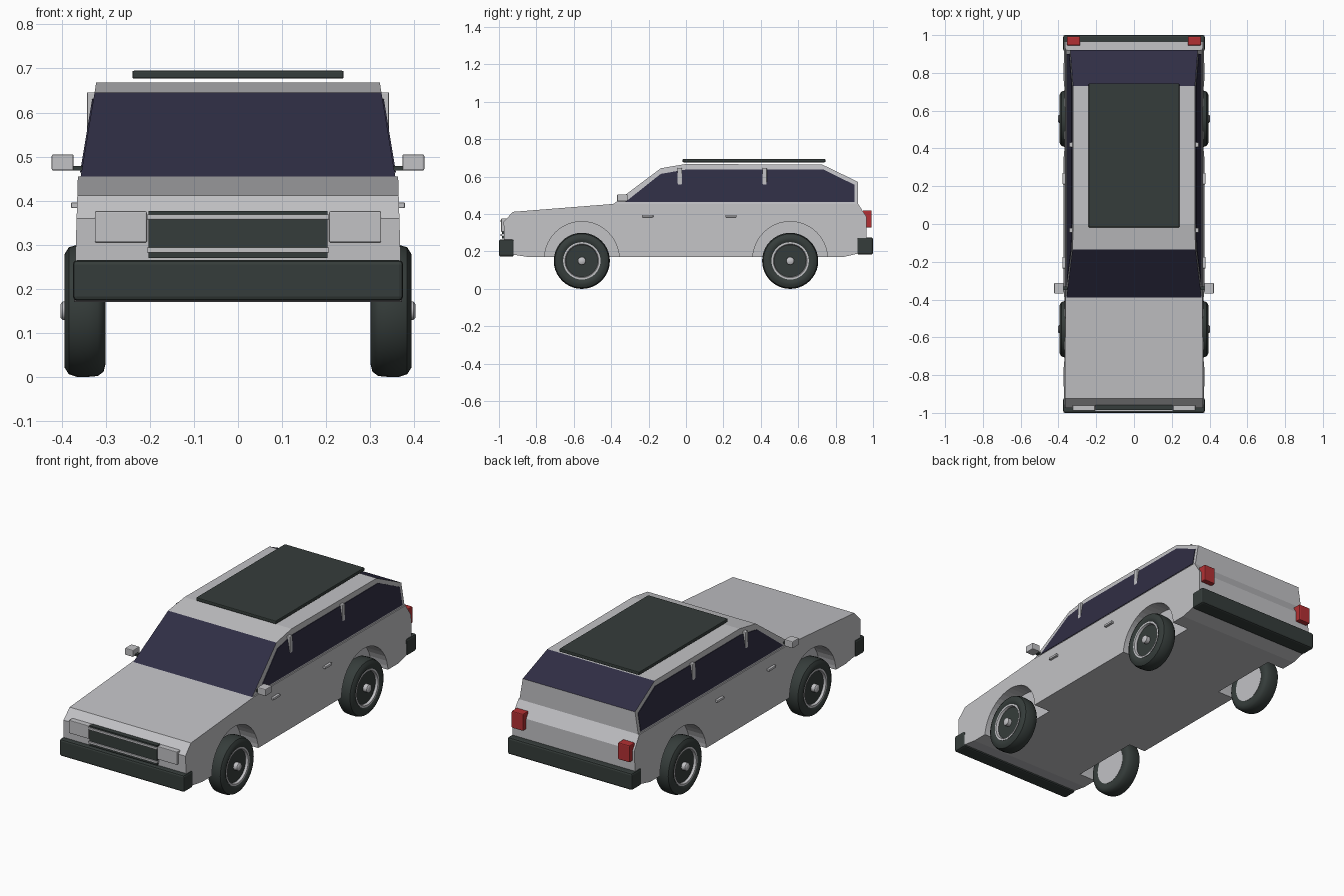
import bpy, bmesh, math
from mathutils import Matrix, Vector

if "Cube" in bpy.data.objects:
    bpy.data.objects.remove(bpy.data.objects["Cube"])


def material(name, rgb):
    m = bpy.data.materials.new(name)
    m.diffuse_color = (*rgb, 1)
    m.use_nodes = True
    m.node_tree.nodes["Principled BSDF"].inputs["Base Color"].default_value = m.diffuse_color
    return m


PAINT = material("silver_paint", (0.54, 0.54, 0.56))
DARK = material("dark_rubber", (0.036, 0.046, 0.043))
GLASS = material("tinted_glass", (0.029, 0.027, 0.058))
RED = material("red_lens", (0.45, 0.03, 0.033))


def finish(name, bm, *mats):
    bmesh.ops.recalc_face_normals(bm, faces=bm.faces)
    me = bpy.data.meshes.new(name)
    bm.to_mesh(me)
    bm.free()
    for m in mats:
        me.materials.append(m)
    ob = bpy.data.objects.new(name, me)
    bpy.context.collection.objects.link(ob)
    return ob


def activate(ob):
    bpy.ops.object.select_all(action='DESELECT')
    ob.select_set(True)
    bpy.context.view_layer.objects.active = ob


def box(name, x, y, z, mat, bevel=0.0, sides=(1,)):
    """Box from ranges; sides=(1, -1) also makes the mirrored copy."""
    bm = bmesh.new()
    size = [b[1] - b[0] for b in (x, y, z)]
    for s in sides:
        mid = Vector((s * sum(x) / 2, sum(y) / 2, sum(z) / 2))
        bmesh.ops.create_cube(bm, size=1, matrix=Matrix.Translation(mid) @ Matrix.Diagonal((*size, 1)))
    if bevel:
        bmesh.ops.bevel(bm, geom=bm.edges[:], offset=bevel, segments=2, profile=0.5, affect='EDGES')
    return finish(name, bm, mat)


def side_prism(bm, profile, half_width):
    """Span a (y, z) profile across the car, its width set by height."""
    right = [bm.verts.new((half_width(z), y, z)) for y, z in profile]
    left = [bm.verts.new((-half_width(z), y, z)) for y, z in profile]
    bm.faces.new(right)
    bm.faces.new(left[::-1])
    for i in range(len(profile)):
        j = (i + 1) % len(profile)
        bm.faces.new((right[i], left[i], left[j], right[j]))


def lathe(bm, profile, y, z, side, closed=True, n=40):
    """Spin an (x, radius) profile around an axle along x."""
    rings = []
    for k in range(n):
        a = 2 * math.pi * k / n
        rings.append([bm.verts.new((side * x, y + r * math.cos(a), z + r * math.sin(a)))
                      for x, r in profile])
    m = len(profile)
    for k in range(n):
        p, q = rings[k], rings[(k + 1) % n]
        for i in range(m if closed else m - 1):
            j = (i + 1) % m
            bm.faces.new((p[i], p[j], q[j], q[i]))
    if not closed:
        bm.faces.new([r[0] for r in rings])
        bm.faces.new([r[-1] for r in rings])


AXLES = (-0.557, 0.557)
WHEELS = [(y, s) for y in AXLES for s in (1, -1)]

# Lower body
bm = bmesh.new()
side_prism(bm, [(-0.97, 0.19), (-0.84, 0.17), (0.84, 0.17), (0.965, 0.2), (0.965, 0.385),
                (0.92, 0.455), (-0.38, 0.455), (-0.925, 0.412), (-0.975, 0.36)],
           lambda z: 0.372 - (z - 0.17) * 0.03)
body = finish("body", bm, PAINT)

# Wheel wells cut out of the body
bm = bmesh.new()
for y, s in WHEELS:
    lathe(bm, [(0.27, 0.2), (0.5, 0.2)], y, 0.16, s, closed=False)
cutter = finish("wheel_well_cutter", bm, PAINT)
cutter.hide_render = True
mod = body.modifiers.new("wells", 'BOOLEAN')
mod.operation = 'DIFFERENCE'
mod.solver = 'EXACT'
mod.object = cutter
activate(body)
bpy.ops.object.modifier_apply(modifier="wells")
bpy.data.objects.remove(cutter)


# Cabin, with windscreen and rear window coloured by face direction
def cabin_width(z):
    return 0.357 - (z - 0.455) * 0.165


bm = bmesh.new()
side_prism(bm, [(-0.39, 0.453), (0.92, 0.453), (0.92, 0.572), (0.73, 0.664),
                (0.0, 0.668), (-0.135, 0.645)], cabin_width)
bm.normal_update()
cabin = finish("cabin", bm, PAINT, GLASS)
for f in cabin.data.polygons:
    if f.normal.z > 0.3 and abs(f.normal.y) > 0.3:
        f.material_index = 1

# Side windows
bm = bmesh.new()
for s in (1, -1):
    outline = [(-0.325, 0.464), (0.9, 0.464), (0.9, 0.557), (0.735, 0.638),
               (0.0, 0.638), (-0.135, 0.615)]
    rings = [[bm.verts.new((s * (cabin_width(z) + d), y, z)) for y, z in outline]
             for d in (-0.004, 0.003)]
    bm.faces.new(rings[0])
    bm.faces.new(rings[1])
    for i in range(len(outline)):
        j = (i + 1) % len(outline)
        bm.faces.new((rings[0][i], rings[0][j], rings[1][j], rings[1][i]))
finish("side_windows", bm, GLASS)

# Door pillars, handles and mirrors
BOTH = (1, -1)
for name, y in (("front", -0.033), ("rear", 0.42)):
    box(name + "_pillars", (0.315, 0.343), (y - 0.012, y + 0.012), (0.46, 0.646), PAINT, 0.003, BOTH)
for name, y in (("front", -0.205), ("rear", 0.24)):
    box(name + "_door_handles", (0.355, 0.379), (y - 0.03, y + 0.03), (0.383, 0.396), PAINT, 0.003, BOTH)
box("mirror_arms", (0.345, 0.38), (-0.35, -0.33), (0.468, 0.479), DARK, 0, BOTH)
box("mirrors", (0.373, 0.423), (-0.368, -0.312), (0.468, 0.505), PAINT, 0.004, BOTH)

# Roof panel
box("roof_panel", (-0.24, 0.24), (-0.018, 0.745), (0.677, 0.695), DARK, 0.004)

# Bumpers
box("front_bumper", (-0.375, 0.375), (-1.0, -0.92), (0.173, 0.265), DARK, 0.01)
box("rear_bumper", (-0.375, 0.375), (0.915, 1.0), (0.183, 0.275), DARK, 0.01)

# Grille, trim and lamps
box("grille", (-0.203, 0.203), (-0.985, -0.95), (0.27, 0.377), DARK)
for name, z in (("upper", 0.363), ("lower", 0.288)):
    box(name + "_grille_trim", (-0.207, 0.207), (-0.992, -0.96), (z - 0.006, z + 0.006), PAINT, 0.002)
box("headlamps", (0.207, 0.325), (-0.988, -0.95), (0.305, 0.376), PAINT, 0.003, BOTH)
box("tail_lamps", (0.285, 0.355), (0.945, 0.993), (0.328, 0.42), RED, 0.005, BOTH)

# Wheels: tyre, dark outer dish, bright ring, inner rim and hub
TYRE = [(0.308, 0.098), (0.301, 0.122), (0.305, 0.138), (0.318, 0.148), (0.34, 0.15),
        (0.365, 0.15), (0.384, 0.144), (0.394, 0.128), (0.394, 0.11), (0.386, 0.098)]
DISH = [(0.335, 0.1), (0.376, 0.1)]
RING = [(0.37, 0.086), (0.37, 0.1), (0.389, 0.1), (0.389, 0.09), (0.38, 0.086)]
RIM = [(0.306, 0.1), (0.335, 0.1)]
HUB = [(0.37, 0.021), (0.398, 0.021), (0.403, 0.015)]
for name, profile, closed, mat in (("tyres", TYRE, True, DARK), ("wheel_dishes", DISH, False, DARK),
                                   ("wheel_rings", RING, True, PAINT), ("inner_rims", RIM, False, PAINT),
                                   ("wheel_hubs", HUB, False, PAINT)):
    bm = bmesh.new()
    for y, s in WHEELS:
        lathe(bm, profile, y, 0.15, s, closed)
    activate(finish(name, bm, mat))
    bpy.ops.object.shade_smooth_by_angle(angle=math.radians(40))
